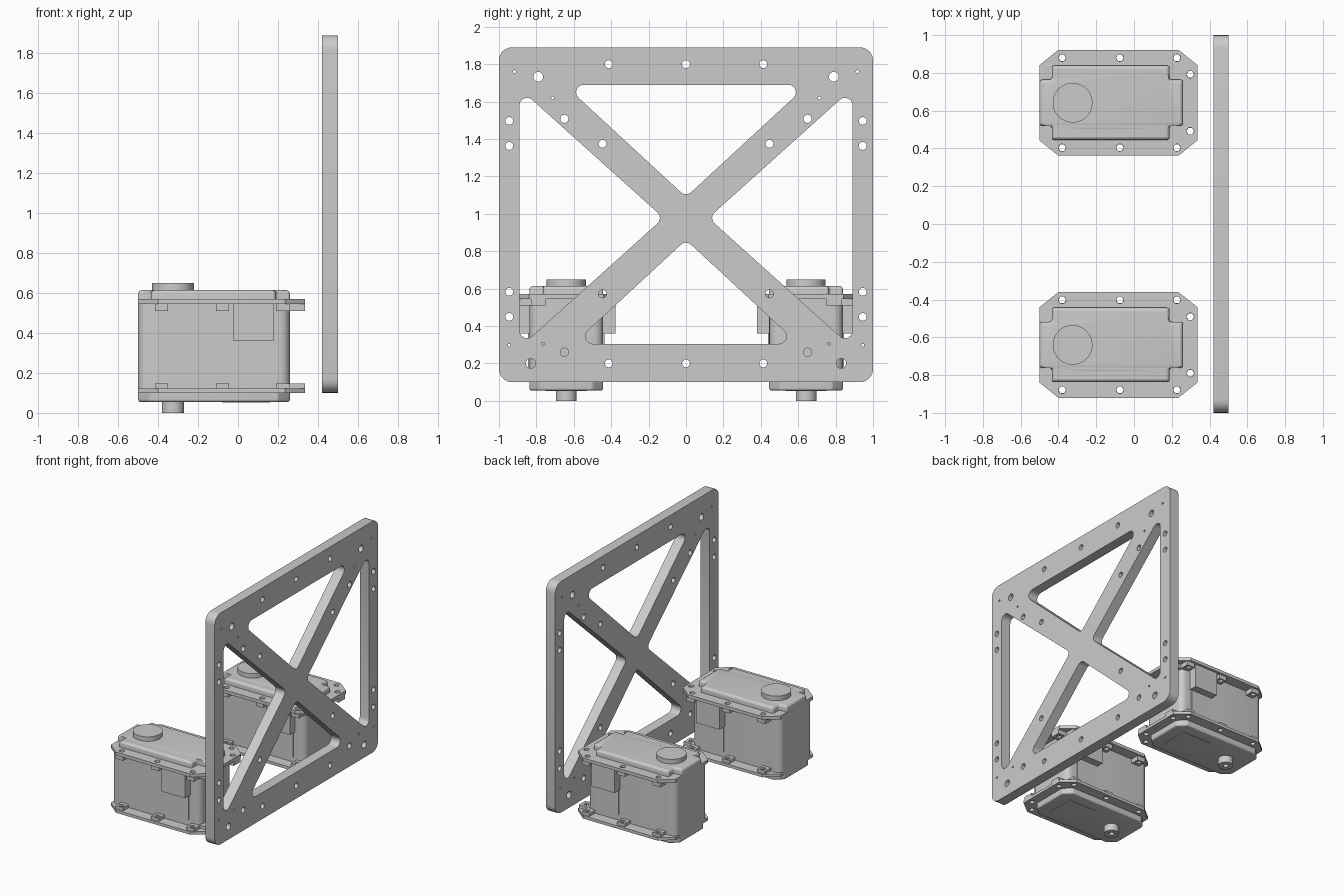
import bpy, bmesh, math
from mathutils import Vector, Matrix

cube = bpy.data.objects.get("Cube")
if cube:
    bpy.data.objects.remove(cube, do_unlink=True)

grey = bpy.data.materials.new("plain_grey")
grey.use_nodes = True
grey.diffuse_color = (0.6, 0.6, 0.6, 1)
grey.node_tree.nodes["Principled BSDF"].inputs["Base Color"].default_value = (0.6, 0.6, 0.6, 1)


# ---- outlines ----
def circle(x, y, r, n=24):
    return [(x + r * math.cos(2 * math.pi * i / n), y + r * math.sin(2 * math.pi * i / n)) for i in range(n)]


def rect(x0, x1, y0, y1):
    return [(x0, y0), (x1, y0), (x1, y1), (x0, y1)]


def rounded(points, r, steps=6):
    """Round every corner of a polygon with a true arc."""
    pts = [Vector(p) for p in points]
    out = []
    for i, p in enumerate(pts):
        u = (pts[i - 1] - p).normalized()
        v = (pts[(i + 1) % len(pts)] - p).normalized()
        half = u.angle(v) / 2
        sweep = math.pi - 2 * half
        centre = p + (u + v).normalized() * (r / math.sin(half))
        start = p + u * (r / math.tan(half)) - centre
        end = p + v * (r / math.tan(half)) - centre
        for k in range(steps + 1):
            a = sweep * k / steps
            arm = (start * math.sin(sweep - a) + end * math.sin(a)) / math.sin(sweep)
            out.append(tuple(centre + arm))
    return out


def mirrored_y(points):
    """Complete an outline from its upper half, listed left to right."""
    return points + [(x, -y) for x, y in reversed(points)]


# ---- solid from filled outlines; inner loops become holes ----
def extrude(name, loops, z0, z1, offset=(0, 0), matrix=None, rim=None, rim_width=0.02):
    curve = bpy.data.curves.new(name, "CURVE")
    curve.dimensions = "2D"
    curve.fill_mode = "BOTH"
    curve.extrude = (z1 - z0) / 2
    for loop in loops:
        s = curve.splines.new("POLY")
        s.points.add(len(loop) - 1)
        for point, (x, y) in zip(s.points, loop):
            point.co = (x, y, 0, 1)
        s.use_cyclic_u = True
    obj = bpy.data.objects.new(name, curve)
    bpy.context.collection.objects.link(obj)
    select(obj)
    bpy.ops.object.convert(target="MESH")
    obj = bpy.context.object
    bm = bmesh.new()
    bm.from_mesh(obj.data)
    bmesh.ops.remove_doubles(bm, verts=bm.verts, dist=0.0001)
    if len(loops) == 1:
        bmesh.ops.dissolve_limit(bm, angle_limit=0.01, verts=bm.verts, edges=bm.edges)
    bmesh.ops.recalc_face_normals(bm, faces=bm.faces)
    if rim:
        edges = [e for e in bm.edges if all(v.co.z * rim > 0 for v in e.verts)
                 and len(e.link_faces) == 2 and e.calc_face_angle() > 1]
        bmesh.ops.bevel(bm, geom=edges, offset=rim_width, segments=4, profile=0.5, affect="EDGES")
    bm.transform(Matrix.Translation((offset[0], offset[1], (z0 + z1) / 2)))
    if matrix:
        bm.transform(matrix)
    bm.to_mesh(obj.data)
    bm.free()
    obj.data.materials.clear()
    obj.data.materials.append(grey)
    smooth(obj)
    return obj


def select(obj):
    bpy.ops.object.select_all(action="DESELECT")
    obj.select_set(True)
    bpy.context.view_layer.objects.active = obj


def smooth(obj):
    select(obj)
    bpy.ops.object.shade_smooth_by_angle(angle=math.radians(32))


# ---- upright frame with cross braces ----
holes = [circle(0, z, 0.021) for z in (0.2, 1.8)]
hole_rows = [
    (0.413, 1.8, 0.021), (0.413, 0.2, 0.021), (0.79, 1.733, 0.026), (0.83, 0.2, 0.026),
    (0.945, 1.497, 0.021), (0.945, 1.363, 0.021), (0.945, 0.583, 0.021), (0.945, 0.449, 0.021),
    (0.65, 1.508, 0.022), (0.65, 0.26, 0.022), (0.446, 1.374, 0.021), (0.446, 0.572, 0.021),
    (0.917, 1.76, 0.008), (0.713, 1.62, 0.008), (0.945, 0.297, 0.008), (0.765, 0.305, 0.008)]
openings = [[(-0.65, 1.69), (0.65, 1.69), (0, 1.09)], [(-0.6, 0.305), (0.6, 0.305), (0, 0.86)]]
for side in (-1, 1):
    holes += [circle(side * y, z, r) for y, z, r in hole_rows]
    openings.append([(side * 0.89, 1.67), (side * 0.89, 0.285), (side * 0.12, 0.978)])
upright = Matrix(((0, 0, 1, 0), (1, 0, 0, 0), (0, 1, 0, 0), (0, 0, 0, 1)))
extrude("cross_braced_frame",
        [rounded(rect(-1, 1, 0.1, 1.89), 0.07)] + [rounded(o, 0.04) for o in openings] + holes,
        0.42, 0.5, matrix=upright)

# ---- servo outlines ----
flange = mirrored_y([(-0.5, 0.2), (-0.4, 0.28), (0.235, 0.28), (0.335, 0.2)])
cover = mirrored_y([(-0.5, 0.122), (-0.435, 0.122), (-0.435, 0.197),
                    (0.188, 0.197), (0.188, 0.122), (0.26, 0.122)])
base = mirrored_y([(-0.5, 0.14), (-0.44, 0.197), (0.2, 0.197), (0.26, 0.14)])
shaft_x = -0.325
screws = [(x, s * 0.238) for x in (-0.38, -0.075, 0.227) for s in (-1, 1)]
screws += [(0.298, s * 0.15) for s in (-1, 1)]
screw_holes = [circle(x, y, 0.019) for x, y in screws]


def servo(label, y):
    def part(name, loops, z0, z1, **kw):
        return extrude(label + "_servo_" + name, loops, z0, z1, offset=(0, y), **kw)

    # Case and mounting flanges
    part("body", [rounded(rect(-0.5, 0.26, -0.197, 0.197), 0.05)], 0.11, 0.56)
    part("top_flange", [flange] + screw_holes, 0.545, 0.57)
    part("bottom_flange", [flange] + screw_holes, 0.1, 0.122)
    for i, (x, sy) in enumerate(screws):
        if abs(sy) > 0.2:
            s = math.copysign(1, sy)
            lug = rect(x - 0.036, x + 0.03, s * 0.19, s * 0.265)
        else:
            lug = rect(0.25, 0.335, sy - 0.04, sy + 0.04)
        pocket = circle(x, sy, 0.02, 6)
        part(f"top_lug_{i}", [lug, pocket], 0.51, 0.546)
        part(f"bottom_lug_{i}", [lug, pocket], 0.121, 0.146)

    # Covers
    top = part("top_cover", [rounded(cover, 0.014, 4)], 0.56, 0.615, rim=1)
    part("bottom_cover", [rounded(base, 0.02, 4)], 0.055, 0.105, rim=-1, rim_width=0.012)
    part("bottom_label", [rect(-0.08, 0.16, -0.11, 0.11)], 0.052, 0.056)

    # Shallow round recess in the top cover
    cutter = part("recess_cutter", [circle(shaft_x, 0, 0.105, 40)], 0.606, 0.65)
    cutter.hide_render = True
    cut = top.modifiers.new("recess", "BOOLEAN")
    cut.operation = "DIFFERENCE"
    cut.solver = "EXACT"
    cut.object = cutter
    select(top)
    bpy.ops.object.modifier_apply(modifier=cut.name)
    bpy.data.objects.remove(cutter, do_unlink=True)
    smooth(top)

    # Output shaft and rear pivot
    bore = circle(shaft_x, 0, 0.019)
    part("output_shaft", [circle(shaft_x, 0, 0.055, 32), bore], 0.6, 0.636)
    part("rear_pivot", [circle(shaft_x, 0, 0.055, 32), bore], 0, 0.06)

    # Connector housings on both sides
    for tag, s in (("left", 1), ("right", -1)):
        part(tag + "_connector", [rect(-0.022, 0.178, s * 0.19, s * 0.262)], 0.36, 0.546)
        part(tag + "_connector_panel", [rect(-0.015, 0.165, s * 0.19, s * 0.204)], 0.165, 0.362)


servo("front", -0.64)
servo("back", 0.642)
